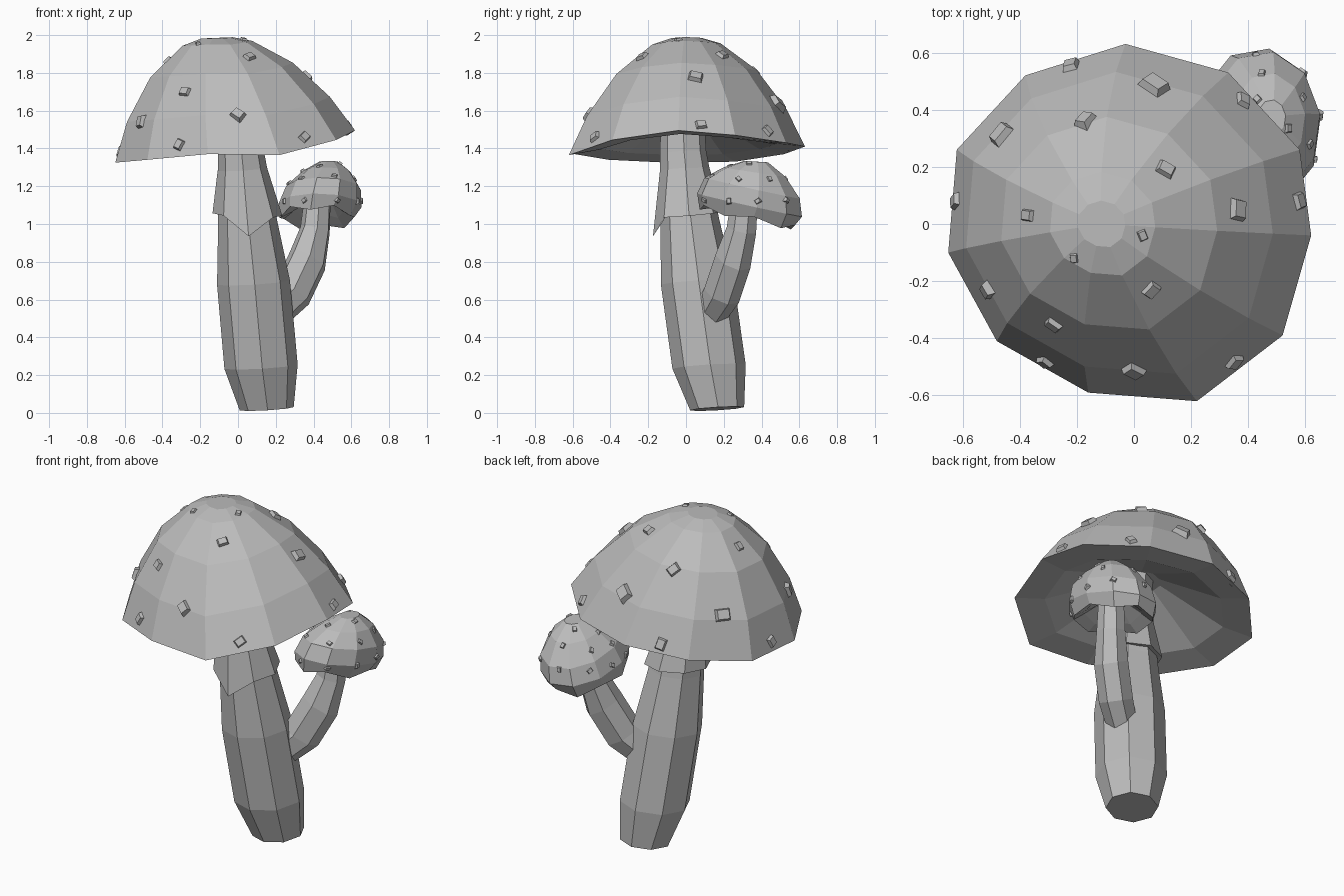
import bpy, bmesh, math
from mathutils import Vector, Matrix
from mathutils.bvhtree import BVHTree

cube = bpy.data.objects.get("Cube")
if cube:
    bpy.data.objects.remove(cube)

grey = bpy.data.materials.new("mushroom grey")
grey.use_nodes = True
tone = (0.5, 0.5, 0.5, 1)
grey.diffuse_color = tone
grey.node_tree.nodes["Principled BSDF"].inputs["Base Color"].default_value = tone


def finish(name, bm):
    bmesh.ops.recalc_face_normals(bm, faces=bm.faces)
    mesh = bpy.data.meshes.new(name)
    bm.to_mesh(mesh)
    obj = bpy.data.objects.new(name, mesh)
    bpy.context.collection.objects.link(obj)
    mesh.materials.append(grey)
    return bm


def loft(name, rings, closed=True):
    """Skin a list of equal-length rings of points, with optional end faces."""
    bm = bmesh.new()
    rows = [[bm.verts.new(p) for p in ring] for ring in rings]
    n = len(rows[0])
    for a, b in zip(rows, rows[1:]):
        for i in range(n):
            j = (i + 1) % n
            bm.faces.new((a[i], a[j], b[j], b[i]))
    if closed:
        bm.faces.new(rows[0][::-1])
        bm.faces.new(rows[-1])
    return finish(name, bm)


def ring(centre, r, n, turn=0.0, tilt=(0, 0), stretch=1.0):
    """Polygon around a centre, its plane sloped by tilt in x and y."""
    pts = []
    for i in range(n):
        a = math.radians(turn) + math.tau * i / n
        x, y = r * math.cos(a), r * math.sin(a) * stretch
        pts.append(Vector(centre) + Vector((x, y, x * tilt[0] + y * tilt[1])))
    return pts


def warts(name, spots):
    """Low tapered blocks sitting on a surface: (point, normal, size, spin)."""
    bm = bmesh.new()
    for p, nrm, size, spin in spots:
        block = bmesh.ops.create_cube(bm, size=1)["verts"]
        for v in block:
            if v.co.z > 0:
                v.co.x *= 0.65
                v.co.y *= 0.65
        frame = (Matrix.Translation(p) @ nrm.to_track_quat('Z', 'Y').to_matrix().to_4x4()
                 @ Matrix.Rotation(spin, 4, 'Z') @ Matrix.Diagonal((size, size * 0.8, size * 0.5, 1)))
        bmesh.ops.transform(bm, matrix=frame, verts=block)
    finish(name, bm)


# Large cap: an uneven rim drawn up into a leaning dome, with a hollow underside
rim = [Vector(p) for p in (
    (0.62, -0.04, 1.495), (0.58, 0.26, 1.47), (0.33, 0.53, 1.43), (-0.03, 0.63, 1.41),
    (-0.38, 0.52, 1.37), (-0.62, 0.26, 1.33), (-0.65, -0.10, 1.325), (-0.48, -0.41, 1.34),
    (-0.16, -0.59, 1.37), (0.22, -0.62, 1.365), (0.52, -0.39, 1.445))]
base = Vector((0, 0, 1.40))
lean = Vector((-0.19, 0.0, 1))


def dome_ring(scale, height):
    """Scaled copy of the rim whose slope fades as it shrinks."""
    return [base + Vector((p.x * scale, p.y * scale, (p.z - base.z) * scale ** 1.5))
            + lean * height for p in rim]


levels = ((0.18, 0.18), (0.75, 0.015), (1, 0), (0.845, 0.20), (0.595, 0.41), (0.29, 0.555), (0.13, 0.585))
cap = loft("large_cap", [dome_ring(s, h) for s, h in levels])

# Warts on the large cap, dropped from above onto the dome
places = ((-0.46, 0.31, 0.10), (-0.22, 0.55, 0.08), (0.07, 0.48, 0.11), (-0.17, 0.36, 0.08),
          (0.38, 0.43, 0.07), (0.11, 0.19, 0.075), (-0.37, 0.03, 0.06), (0.36, 0.05, 0.09),
          (0.03, -0.04, 0.045), (-0.21, -0.12, 0.04), (0.06, -0.23, 0.07), (-0.51, -0.23, 0.08),
          (-0.28, -0.35, 0.07), (-0.31, -0.48, 0.07), (0, -0.51, 0.085), (0.35, -0.48, 0.07),
          (-0.62, 0.08, 0.07), (0.575, 0.08, 0.07))
tree = BVHTree.FromBMesh(cap)
spots = []
for i, (x, y, size) in enumerate(places):
    hit, nrm, _, _ = tree.ray_cast(Vector((x, y, 3)), Vector((0, 0, -1)))
    if hit:
        spots.append((hit, nrm, size, i * 1.3))
warts("large_cap_warts", spots)

# Main stem: leaning, swollen eight-sided column
stem = (((0.152, 0.165, 0.022), 0.143), ((0.122, 0.122, 0.245), 0.194), ((0.082, 0.06, 0.69), 0.193),
        ((0.05, 0.02, 1.02), 0.155), ((0.015, -0.015, 1.38), 0.122), ((0, -0.02, 1.58), 0.115))
loft("main_stem", [ring(c, r, 8, 2, (0.06, 0.06)) for c, r in stem])

# Skirt: flared collar with one long drooping point in front
hem = ring((0.05, 0.01, 1.05), 0.185, 8, 2, (-0.04, 0.08))
hem[6].z -= 0.1
loft("stem_skirt", [ring((0.023, -0.007, 1.29), 0.131, 8, 2, (0.06, 0.06)), hem,
                    ring((0.05, 0.01, 1.07), 0.14, 8, 2)], closed=False)

# Side stem: bends out of the main stem and upward
branch = (((0.19, 0.13, 0.53), 0.085), ((0.285, 0.19, 0.63), 0.095), ((0.37, 0.25, 0.81), 0.095),
          ((0.41, 0.295, 0.97), 0.08), ((0.425, 0.315, 1.16), 0.07))
loft("side_stem", [ring(c, r, 7, 20, (-0.5, -0.35) if i < 3 else (-0.2, -0.2))
                   for i, (c, r) in enumerate(branch)])

# Small cap: tilted dome with a ragged curled lip
heart = Vector((0.433, 0.335, 1.09))
slope = (-0.02, -0.22)
profile = ((0.08, 0.03), (0.145, -0.035), (0.2, -0.07), (0.22, 0.01),
           (0.2, 0.1), (0.13, 0.185), (0.05, 0.24))
rings = [ring(heart + Vector((h * 0.2, h * 0.15, h)), r, 10, 8,
              [t * min(1, r / 0.19) for t in slope], 1.28) for r, h in profile]
for row in rings[1:3]:
    for p in row[::2]:
        p.z += 0.03
small = loft("small_cap", rings)

# Warts on the small cap, in staggered bands
tree = BVHTree.FromBMesh(small)
spots = []
for count, rise, shift in ((9, 8, 0.2), (7, 38, 0.6), (4, 65, 0)):
    for i in range(count):
        a, e = shift + math.tau * i / count, math.radians(rise)
        out = Vector((math.cos(a) * math.cos(e), math.sin(a) * math.cos(e), math.sin(e)))
        hit, nrm, _, _ = tree.ray_cast(heart + out, -out)
        if hit:
            spots.append((hit, nrm, 0.036, a * 3))
warts("small_cap_warts", spots)
